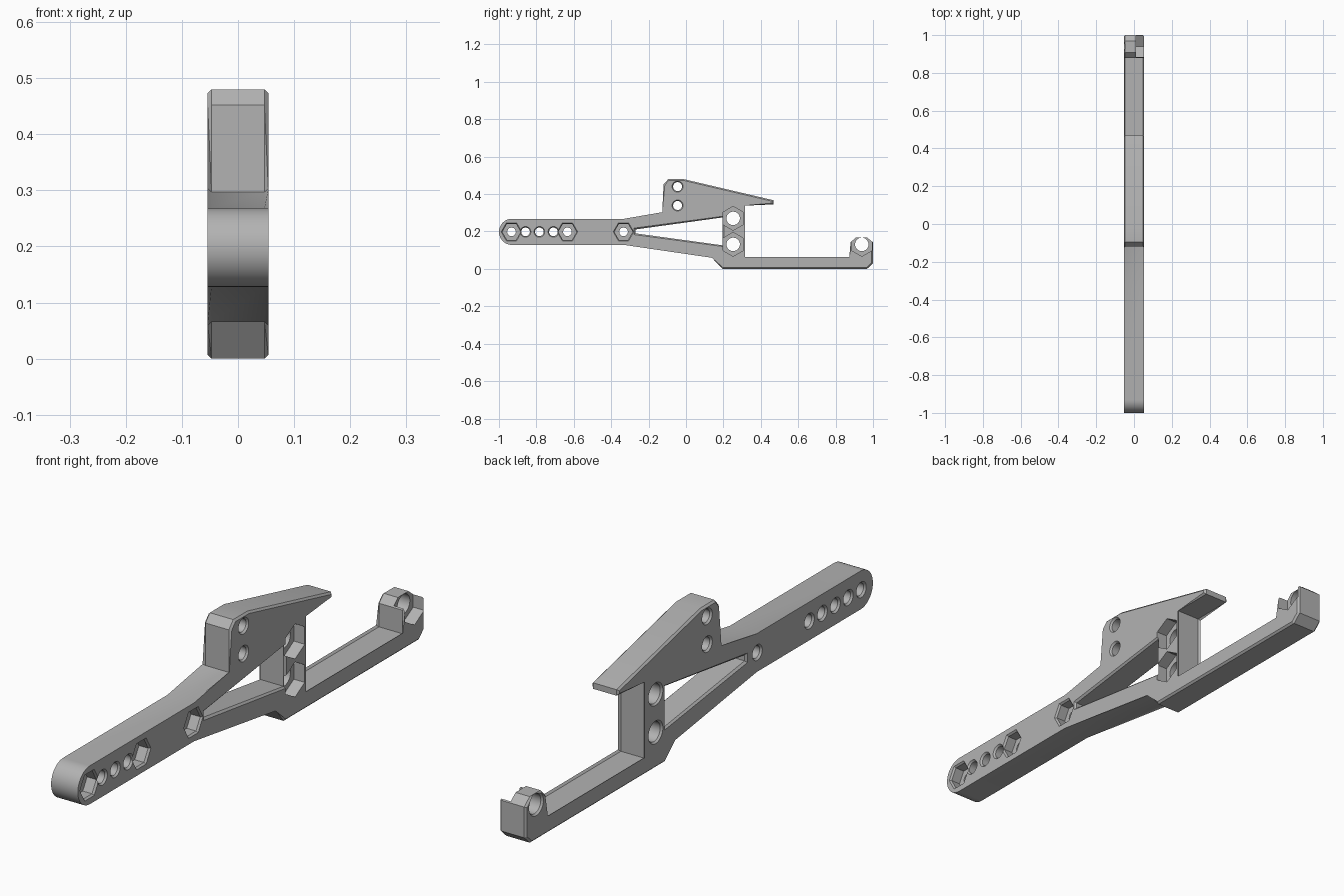
import bpy
import bmesh
from math import cos, sin, pi

HALF = 0.054      # half thickness along x
CH = 0.007        # edge chamfer
FLOOR = 0.010     # depth plane of the nut pockets
ARM_Z = 0.198

cube = bpy.data.objects.get("Cube")
if cube:
    bpy.data.objects.remove(cube, do_unlink=True)

grey = bpy.data.materials.new("grey_plastic")
grey.use_nodes = True
grey.diffuse_color = (0.45, 0.45, 0.45, 1)
grey.node_tree.nodes["Principled BSDF"].inputs["Base Color"].default_value = (0.45, 0.45, 0.45, 1)


def loft(bm, rings):
    """Closed solid through equal-length rings of (y, z), each at its own x."""
    loops = [[bm.verts.new((x, y, z)) for y, z in pts] for x, pts in rings]
    for a, b in zip(loops, loops[1:]):
        n = len(a)
        for i in range(n):
            bm.faces.new((a[i], a[(i + 1) % n], b[(i + 1) % n], b[i]))
    bm.faces.new(loops[0])
    bm.faces.new(loops[-1])


def make_object(name, bm):
    bmesh.ops.recalc_face_normals(bm, faces=bm.faces)
    mesh = bpy.data.meshes.new(name)
    bm.to_mesh(mesh)
    bm.free()
    mesh.materials.append(grey)
    ob = bpy.data.objects.new(name, mesh)
    bpy.context.collection.objects.link(ob)
    return ob


def ngon(y, z, r, n, turn=0.0):
    return [(y + r * cos(turn + 2 * pi * i / n), z + r * sin(turn + 2 * pi * i / n))
            for i in range(n)]


def chamfered_cut(bm, shape):
    """Through cut whose mouths flare at both sides; shape(grow) gives the outline."""
    loft(bm, [(-HALF - CH, shape(2 * CH)), (-HALF + CH, shape(0)),
              (HALF - CH, shape(0)), (HALF + CH, shape(2 * CH))])


# Bracket body: side outline with rounded arm end
outline = [(-0.93 + 0.07 * cos(a), ARM_Z + 0.07 * sin(a))
           for a in (pi * 1.5 - pi * i / 24 for i in range(25))]
outline += [
    (-0.33, 0.268), (-0.12, 0.297), (-0.12, 0.452), (-0.095, 0.48), (-0.013, 0.48),
    (0.468, 0.367), (0.468, 0.345), (0.308, 0.345), (0.308, 0.056),
    (0.88, 0.056), (0.88, 0.142), (0.907, 0.168), (0.968, 0.168), (1.0, 0.142),
    (1.0, 0.03), (0.968, 0.0), (0.195, 0.0), (0.142, 0.066), (-0.33, 0.128),
]
bm = bmesh.new()
loft(bm, [(-HALF, outline), (HALF, outline)])
rims = [e for e in bm.edges if abs(e.verts[0].co.x - e.verts[1].co.x) < 1e-6]
bmesh.ops.bevel(bm, geom=rims, offset=CH, offset_type='OFFSET', segments=1,
                profile=0.5, affect='EDGES', clamp_overlap=False)
body = make_object("bracket_body", bm)

# Through holes and the tapered window
arm_holes = [-0.933, -0.858, -0.784, -0.709, -0.634, -0.334]
wide_holes = [(0.252, 0.27), (0.252, 0.131), (0.94, 0.131)]
holes = [(y, ARM_Z, 0.023) for y in arm_holes]
holes += [(-0.045, z, 0.024) for z in (0.44, 0.339)]
holes += [(y, z, 0.036) for y, z in wide_holes]
bm = bmesh.new()
for y, z, r in holes:
    chamfered_cut(bm, lambda g: ngon(y, z, r + g * 0.8, 32))


def window(g):
    return [(-0.27 - g, 0.19 - g), (0.195 + g, 0.126 - g),
            (0.195 + g, 0.275 + g), (-0.27 - g, 0.211 + g)]


chamfered_cut(bm, window)
hole_cutter = make_object("hole_cutter", bm)

# Hexagonal nut pockets on the left side
bm = bmesh.new()
for y in (arm_holes[0], arm_holes[4], arm_holes[5]):
    loft(bm, [(FLOOR, ngon(y, ARM_Z, 0.049, 6)),
              (HALF - CH, ngon(y, ARM_Z, 0.049, 6)),
              (HALF + CH, ngon(y, ARM_Z, 0.061, 6))])
for y, z in wide_holes:
    hexagon = ngon(y, z, 0.064, 6, pi / 2)
    loft(bm, [(FLOOR, hexagon), (HALF + CH, hexagon)])
pocket_cutter = make_object("pocket_cutter", bm)

# Cut the body
bpy.context.view_layer.objects.active = body
body.select_set(True)
for cutter in (hole_cutter, pocket_cutter):
    cutter.hide_render = True
    mod = body.modifiers.new(cutter.name, 'BOOLEAN')
    mod.operation = 'DIFFERENCE'
    mod.solver = 'EXACT'
    mod.object = cutter
    bpy.ops.object.modifier_apply(modifier=mod.name)
    bpy.data.objects.remove(cutter, do_unlink=True)

bpy.ops.object.shade_smooth_by_angle(angle=pi / 6)
